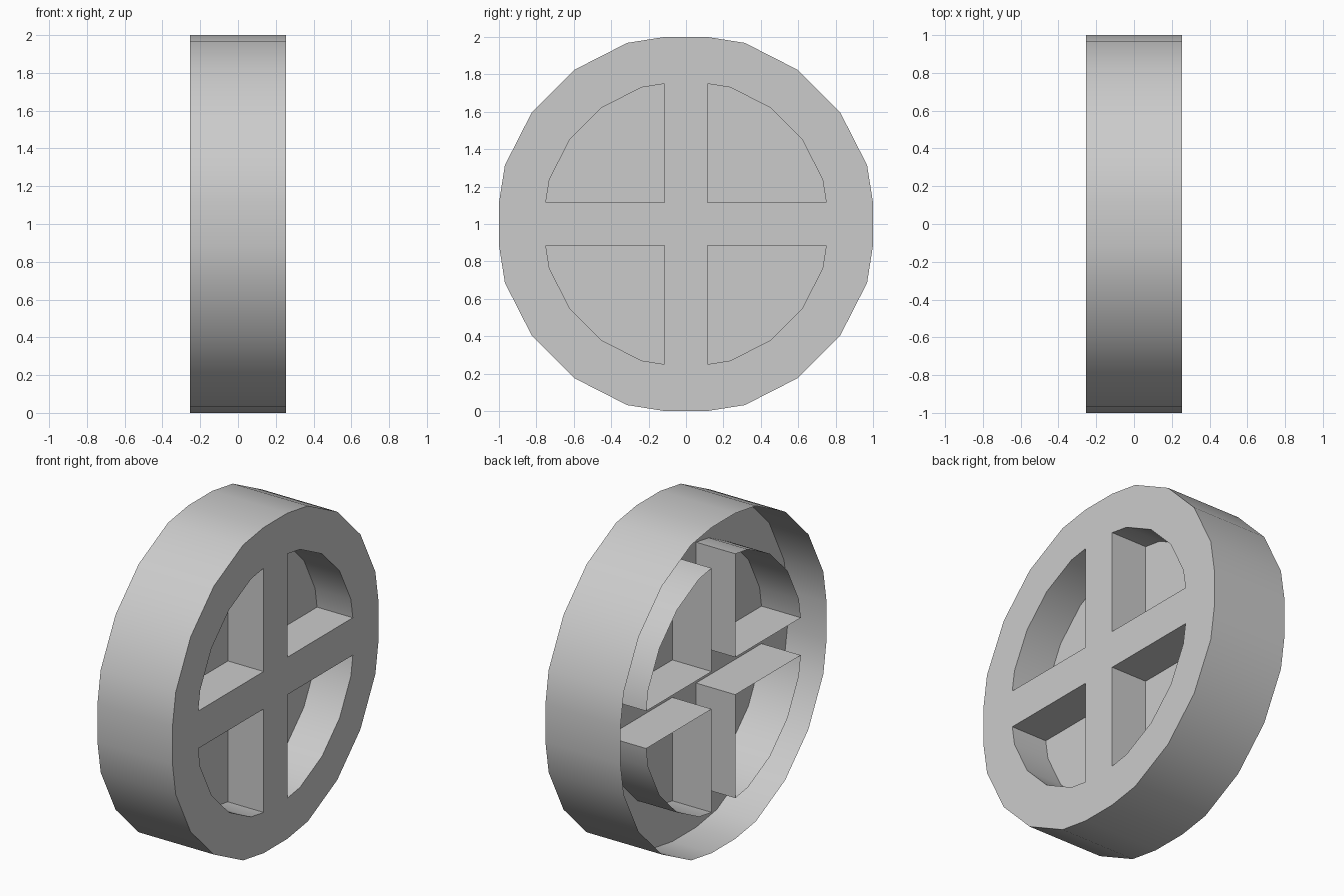
import bpy, bmesh
from math import sin, cos, radians

HALF = 0.255      # half the wheel width
GAP = 0.115       # half the spoke width
MID = 0.012       # depth of the web inside the wheel
OUTER, INNER = 1.018, 0.768

cube = bpy.data.objects.get("Cube")
if cube:
    bpy.data.objects.remove(cube, do_unlink=True)

grey = bpy.data.materials.new("plain_grey")
grey.use_nodes = True
colour = (0.6, 0.6, 0.6, 1)
grey.diffuse_color = colour
grey.node_tree.nodes["Principled BSDF"].inputs["Base Color"].default_value = colour


def arc(r):
    """Quarter of a 20-sided circle, trimmed flat where the spokes meet it."""
    step = radians(18)
    flat = r - GAP * (1 - cos(step)) / sin(step)
    middle = [(r * sin(step * i), r * cos(step * i)) for i in range(1, 5)]
    return [(GAP, flat)] + middle + [(flat, GAP)]


def quarter(points, k):
    """Turn (y, z) points by k quarter turns."""
    for _ in range(k):
        points = [(z, -y) for y, z in points]
    return points


def build(name, faces):
    bm = bmesh.new()
    for face in faces:
        bm.faces.new([bm.verts.new((x, y, z + 1)) for x, y, z in face])
    bmesh.ops.remove_doubles(bm, verts=bm.verts, dist=0.0005)
    bmesh.ops.recalc_face_normals(bm, faces=bm.faces)
    mesh = bpy.data.meshes.new(name)
    bm.to_mesh(mesh)
    bm.free()
    mesh.materials.append(grey)
    ob = bpy.data.objects.new(name, mesh)
    bpy.context.collection.objects.link(ob)
    bpy.ops.object.select_all(action="DESELECT")
    ob.select_set(True)
    bpy.context.view_layer.objects.active = ob
    bpy.ops.object.shade_smooth_by_angle(angle=radians(30))
    return ob


def flat(points, x):
    return [(x, y, z) for y, z in points]


def walls(loop, x0, x1):
    """Band of quads following a closed loop from x0 to x1."""
    return [[(x0, *a), (x0, *b), (x1, *b), (x1, *a)]
            for a, b in zip(loop, loop[1:] + loop[:1])]


outer, inner = arc(OUTER), arc(INNER)
pocket = inner + [(GAP, GAP)]
circle = [p for k in range(4) for p in quarter(outer, k)]

# Tread band, open at the far side
build("rim", walls(circle, -HALF, HALF))

# Face plate: ring pieces, spokes and hub
plate = [flat([(-GAP, -GAP), (GAP, -GAP), (GAP, GAP), (-GAP, GAP)], HALF)]
for k in range(4):
    for i in range(5):
        plate.append(flat(quarter([outer[i], outer[i + 1], inner[i + 1], inner[i]], k), HALF))
    for low, high in ((GAP, inner[0][1]), (inner[0][1], outer[0][1])):
        plate.append(flat(quarter([(-GAP, low), (GAP, low), (GAP, high), (-GAP, high)], k), HALF))
face_plate = build("face_plate", plate)
if face_plate.data.polygons[0].normal.x < 0:
    face_plate.data.flip_normals()

# Inner web closing the pockets
build("inner_web", [flat(circle, MID)])

# Pocket walls running the full width
for k, name in enumerate(("upper_left", "lower_left", "lower_right", "upper_right")):
    build("pocket_" + name, walls(quarter(pocket, k), -HALF, HALF))
